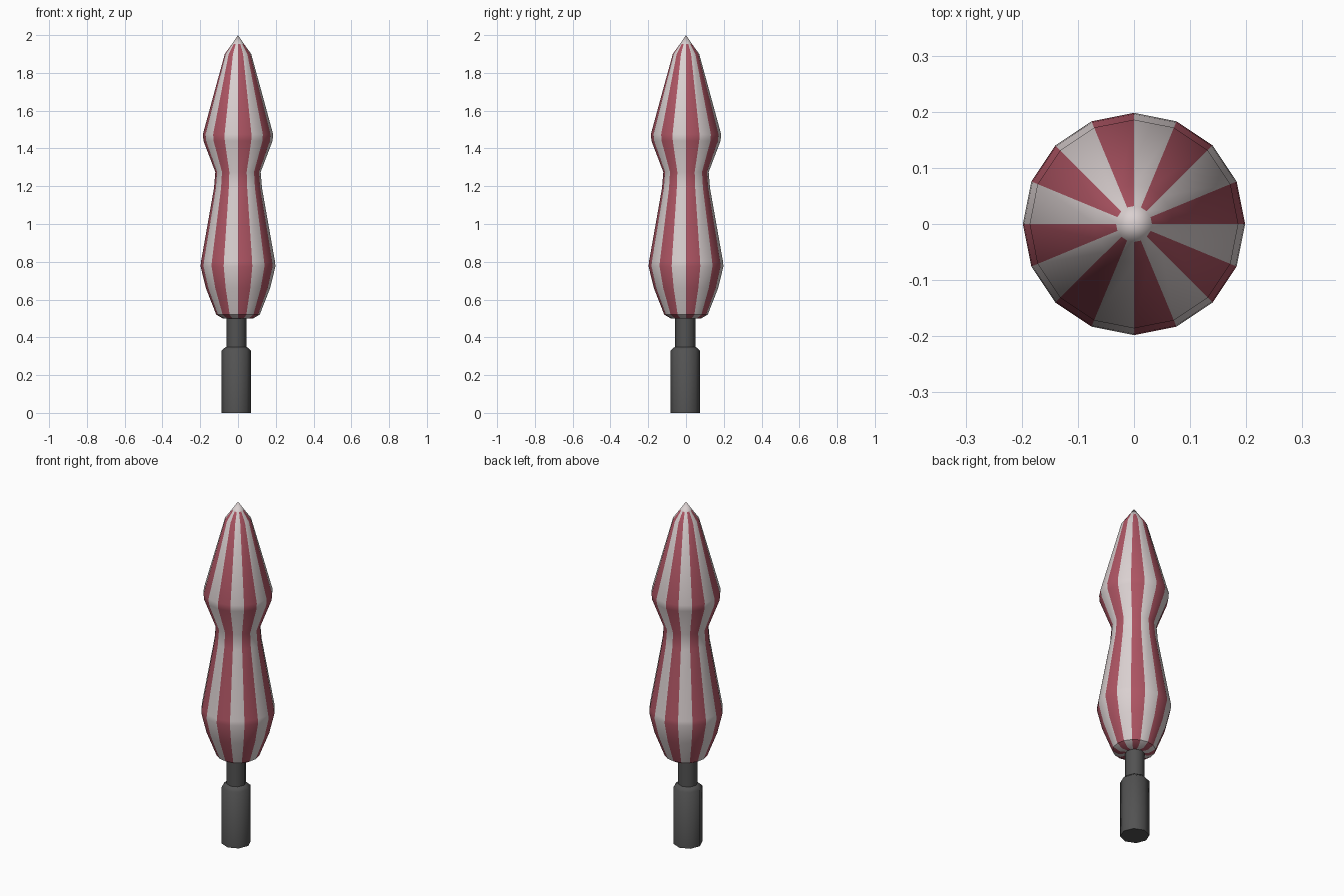
import bpy, bmesh, math

if "Cube" in bpy.data.objects:
    bpy.data.objects.remove(bpy.data.objects["Cube"])


def material(name, rgb):
    m = bpy.data.materials.new(name)
    m.diffuse_color = (*rgb, 1)
    m.use_nodes = True
    m.node_tree.nodes["Principled BSDF"].inputs["Base Color"].default_value = m.diffuse_color
    return m


white = material("warm white", (0.70, 0.63, 0.63))
red = material("faded red", (0.42, 0.09, 0.125))
grey = material("dark grey", (0.085, 0.085, 0.085))


def lathe(name, profile, sides, centre, mats, rule, angle, turn=0.0):
    """Revolve a (radius, height) profile; rule(band, side) picks the material."""
    bm = bmesh.new()
    rings = []
    for r, z in profile:
        if r == 0:
            v = bm.verts.new((centre[0], centre[1], z))
            rings.append([v] * sides)
        else:
            rings.append([bm.verts.new((centre[0] + r * math.cos(math.tau * i / sides + turn),
                                        centre[1] + r * math.sin(math.tau * i / sides + turn), z))
                          for i in range(sides)])
    for b in range(len(rings) - 1):
        for i in range(sides):
            j = (i + 1) % sides
            quad = [rings[b][i], rings[b][j], rings[b + 1][j], rings[b + 1][i]]
            f = bm.faces.new(list(dict.fromkeys(quad)))
            f.material_index = rule(b, i)
    bmesh.ops.recalc_face_normals(bm, faces=bm.faces)
    me = bpy.data.meshes.new(name)
    bm.to_mesh(me)
    bm.free()
    for m in mats:
        me.materials.append(m)
    ob = bpy.data.objects.new(name, me)
    bpy.context.collection.objects.link(ob)
    bpy.ops.object.select_all(action='DESELECT')
    ob.select_set(True)
    bpy.context.view_layer.objects.active = ob
    bpy.ops.object.shade_smooth_by_angle(angle=math.radians(angle))
    return ob


# Folded canopy: sixteen alternating stripes with a white tip
canopy = [(0, 0.505), (0.08, 0.50), (0.115, 0.52), (0.17, 0.66), (0.198, 0.775), (0.196, 0.80),
          (0.127, 1.19), (0.12, 1.275), (0.183, 1.44), (0.186, 1.475),
          (0.07, 1.90), (0.032, 1.953), (0, 2.0)]
tip = len(canopy) - 2
lathe("canopy", canopy, 16, (0, 0), [white, red],
      lambda b, i: 1 if i % 2 == 0 and b < tip else 0, 35)

# Pole and chunky handle, set slightly off centre
post = (-0.009, -0.004)
lathe("pole", [(0, 0.34), (0.053, 0.34), (0.053, 0.51), (0, 0.51)], 8, post,
      [grey], lambda b, i: 0, 48)
lathe("handle", [(0, 0), (0.078, 0), (0.078, 0.33), (0.055, 0.35), (0, 0.35)], 8, post,
      [grey], lambda b, i: 0, 48)
